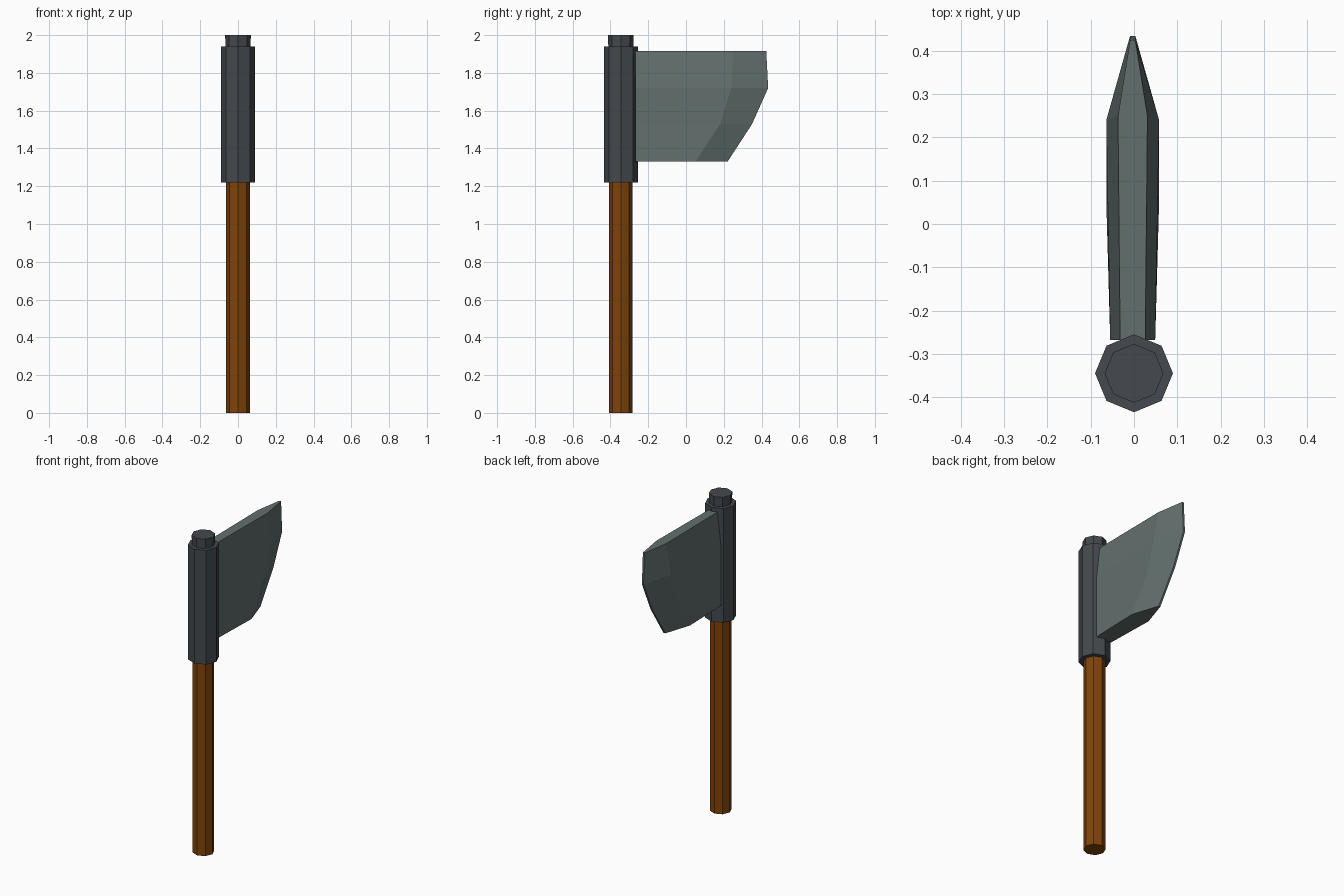
import bpy, bmesh, math

if "Cube" in bpy.data.objects:
    bpy.data.objects.remove(bpy.data.objects["Cube"])

AXIS_Y = -0.345


def material(name, rgb):
    m = bpy.data.materials.new(name)
    m.diffuse_color = (*rgb, 1)
    m.use_nodes = True
    m.node_tree.nodes["Principled BSDF"].inputs["Base Color"].default_value = m.diffuse_color
    return m


wood = material("brown wood", (0.216, 0.058, 0.003))
iron = material("dark iron", (0.058, 0.066, 0.076))
steel = material("grey green steel", (0.122, 0.16, 0.154))


def finish(name, bm, mat):
    bmesh.ops.recalc_face_normals(bm, faces=bm.faces[:])
    mesh = bpy.data.meshes.new(name)
    bm.to_mesh(mesh)
    bm.free()
    mesh.materials.append(mat)
    ob = bpy.data.objects.new(name, mesh)
    bpy.context.collection.objects.link(ob)
    return ob


def octagon_rod(name, rings, mat):
    """Stack of (radius, z) octagons with corners on the axes."""
    bm = bmesh.new()
    loops = [[bm.verts.new((r * math.cos(i * math.pi / 4),
                            AXIS_Y + r * math.sin(i * math.pi / 4), z))
              for i in range(8)] for r, z in rings]
    for a, b in zip(loops, loops[1:]):
        for i in range(8):
            j = (i + 1) % 8
            bm.faces.new((a[i], a[j], b[j], b[i]))
    bm.faces.new(loops[0][::-1])
    bm.faces.new(loops[-1])
    return finish(name, bm, mat)


# Shaft, socket collar and end cap
octagon_rod("handle", [(0.063, 0), (0.063, 1.23)], wood)
octagon_rod("collar", [(0.09, 1.22), (0.09, 1.94)], iron)
octagon_rod("end_cap", [(0.066, 1.93), (0.068, 2.0)], iron)

# Blade: rows of z, bevel y, edge y, root / bevel / edge half thickness
CX, ROOT_Y = -0.003, -0.268
rows = [
    (1.33, 0.05, 0.22, 0.052, 0.061, 0.006),
    (1.53, 0.18, 0.35, 0.052, 0.061, 0.006),
    (1.72, 0.24, 0.435, 0.052, 0.061, 0.006),
    (1.915, 0.25, 0.425, 0.029, 0.034, 0.006),
]
bm = bmesh.new()
loops = []
for z, yb, ye, wr, wb, we in rows:
    half = [(wr, ROOT_Y), (wb, yb), (we, ye)]
    outline = half + [(-x, y) for x, y in reversed(half)]
    loops.append([bm.verts.new((CX + x, y, z)) for x, y in outline])
for a, b in zip(loops, loops[1:]):
    for i in range(6):
        j = (i + 1) % 6
        bm.faces.new((a[i], a[j], b[j], b[i]))
# Top and bottom of the blade, split at the bevel line
for l in (loops[0], loops[-1]):
    bm.faces.new((l[0], l[1], l[4], l[5]))
    bm.faces.new((l[1], l[2], l[3], l[4]))
finish("blade", bm, steel)
